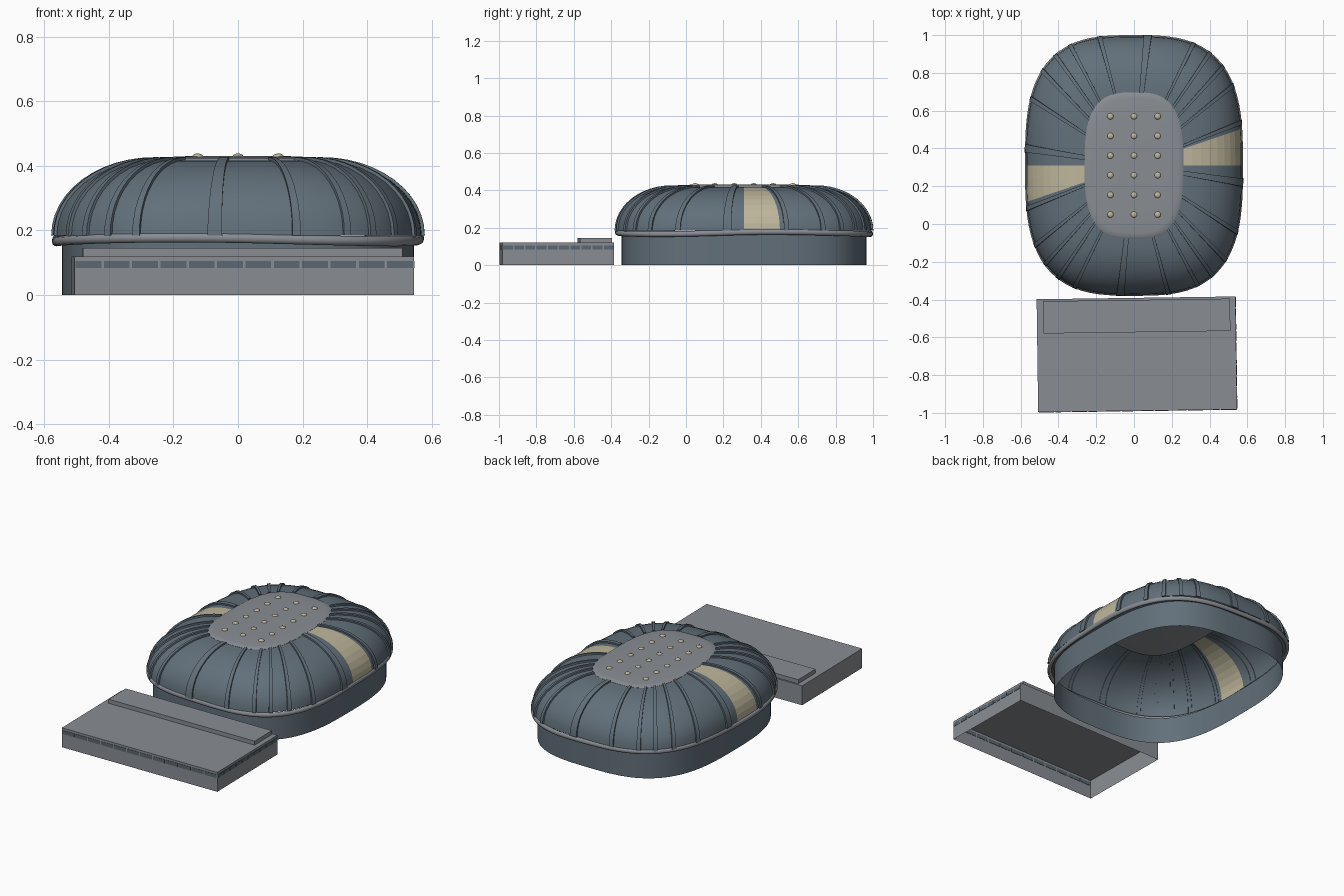
import bpy, bmesh, math
from mathutils import Vector, Matrix

if "Cube" in bpy.data.objects:
    bpy.data.objects.remove(bpy.data.objects["Cube"])

CY = 0.31          # centre of the domed hall in y
SEG = 96


def material(name, rgb):
    m = bpy.data.materials.new(name)
    m.diffuse_color = (*rgb, 1)
    m.use_nodes = True
    m.node_tree.nodes["Principled BSDF"].inputs["Base Color"].default_value = m.diffuse_color
    return m


SLATE = material("slate roof", (0.122, 0.162, 0.195))
GREY = material("light grey", (0.250, 0.267, 0.292))
TAN = material("pale tan", (0.515, 0.468, 0.328))
GLASS = material("window slate", (0.105, 0.138, 0.165))


def make(name, bm, mats, smooth=True, angle=35):
    bmesh.ops.recalc_face_normals(bm, faces=bm.faces)
    me = bpy.data.meshes.new(name)
    bm.to_mesh(me)
    bm.free()
    ob = bpy.data.objects.new(name, me)
    bpy.context.collection.objects.link(ob)
    for m in mats:
        me.materials.append(m)
    if smooth:
        bpy.ops.object.select_all(action='DESELECT')
        ob.select_set(True)
        bpy.context.view_layer.objects.active = ob
        bpy.ops.object.shade_smooth_by_angle(angle=math.radians(angle))
    return ob


def plan(a, b, t, z, n=3.0):
    """Point on a rounded-rectangle outline at polar angle t."""
    c, s = math.cos(t), math.sin(t)
    r = (abs(c / a) ** n + abs(s / b) ** n) ** (-1 / n)
    return Vector((r * c, CY + r * s, z))


def wave(t):
    return 0.006 * math.cos(3 * (t + math.radians(105)))


def dome_point(f, t):
    """Roof surface: f = 0 at the eaves, 1 at the crown."""
    c, s = math.cos(f * math.pi / 2), math.sin(f * math.pi / 2)
    return plan(0.26 + 0.31 * c, 0.385 + 0.298 * c, t, 0.185 + 0.233 * s)


def loft(bm, rings, closed=False):
    vs = [[bm.verts.new(p) for p in ring] for ring in rings]
    n = len(vs[0])
    pairs = list(zip(vs, vs[1:])) + ([(vs[-1], vs[0])] if closed else [])
    for lo, hi in pairs:
        for i in range(n):
            j = (i + 1) % n
            bm.faces.new((lo[i], lo[j], hi[j], hi[i]))
    return vs


ANGLES = [2 * math.pi * i / SEG for i in range(SEG)]

# Domed roof with two tan panels on opposite sides
bm = bmesh.new()
loft(bm, [[dome_point(k / 10, t) for t in ANGLES] for k in range(11)])
for f in bm.faces:
    c = f.calc_center_median()
    deg = math.degrees(math.atan2(c.y - CY, c.x)) % 180
    f.material_index = 1 if deg < 18.75 else 0
roof = make("dome_roof", bm, [SLATE, TAN])
for p in roof.data.polygons:
    if p.material_index == 1:
        p.use_smooth = False

# Wall below the roof, with the soffit reaching out to the eaves
bm = bmesh.new()
loft(bm, [[plan(0.545, 0.655, t, 0) for t in ANGLES],
          [plan(0.545, 0.655, t, 0.165) for t in ANGLES],
          [plan(0.566, 0.68, t, 0.172) for t in ANGLES]])
make("hall_wall", bm, [SLATE])

# Gently waving rim around the eaves
bm = bmesh.new()
rings = []
for k in range(8):
    q = 2 * math.pi * k / 8
    d, h = 0.011 * math.cos(q), 0.015 * math.sin(q)
    rings.append([plan(0.566 + d, 0.679 + d, t, 0.172 + h + wave(t)) for t in ANGLES])
loft(bm, rings, closed=True)
make("eaves_rim", bm, [GREY], angle=60)

# Raised ribs running from crown to eaves, repeated by half turn
RIBS = [(-75, .026), (-62, .024), (-54.5, .024), (-46, .024), (-33, .026), (-9, .046),
        (22, .026), (39, .024), (48, .024), (56, .024), (64, .024), (84, .046)]
bm = bmesh.new()
for deg, width in RIBS:
    for turn in (0, 180):
        t = math.radians(deg + turn)
        prev = None
        for k in range(13):
            f = k / 12
            p = dome_point(f, t)
            along = dome_point(f + 0.01, t) - dome_point(f - 0.01, t)
            across = dome_point(f, t + 0.01) - dome_point(f, t - 0.01)
            nrm = across.cross(along).normalized()
            r = math.hypot(p.x, p.y - CY)
            da = width * (1 - 0.45 * f) / 2 / r
            l, rt = dome_point(f, t - da), dome_point(f, t + da)
            sec = [bm.verts.new(v) for v in (l - nrm * .003, l + nrm * .009,
                                             rt + nrm * .009, rt - nrm * .003)]
            if prev:
                for i in range(3):
                    bm.faces.new((prev[i], prev[i + 1], sec[i + 1], sec[i]))
            else:
                bm.faces.new(sec)
            prev = sec
        bm.faces.new(prev)
make("roof_ribs", bm, [SLATE])

# Crown cap with a soft edge
bm = bmesh.new()
vs = loft(bm, [[plan(0.262 - d, 0.387 - d, t, z) for t in ANGLES]
               for d, z in ((0.03, .406), (0, .410), (0, .419), (.008, .424),
                            (.03, .427), (.10, .430), (.2, .431))])
bm.faces.new(vs[-1])
bm.faces.new(vs[0])
make("crown_cap", bm, [GREY], angle=50)

# Grid of small roof lamps
bm = bmesh.new()
for i in range(3):
    for j in range(6):
        m = (Matrix.Translation(((i - 1) * 0.125, 0.05 + j * 0.104, 0.429))
             @ Matrix.Diagonal((1, 1, 0.55, 1)))
        bmesh.ops.create_uvsphere(bm, u_segments=12, v_segments=8, radius=0.017, matrix=m)
make("roof_lamps", bm, [TAN], angle=60)

# Front annex, open underneath and slightly turned
TURN = Matrix.Translation((0.015, -0.69, 0)) @ Matrix.Rotation(math.radians(0.8), 4, 'Z')
W, D = 1.053, 0.598


def box(bm, x0, x1, y0, y1, z0, z1):
    m = (TURN @ Matrix.Translation(((x0 + x1) / 2, (y0 + y1) / 2, (z0 + z1) / 2))
         @ Matrix.Diagonal((x1 - x0, y1 - y0, z1 - z0, 1)))
    return bmesh.ops.create_cube(bm, size=1, matrix=m)["verts"]


bm = bmesh.new()
box(bm, -W / 2, W / 2, -D / 2, D / 2, 0, 0.12)
bm.normal_update()
bmesh.ops.delete(bm, geom=[f for f in bm.faces if f.normal.z < -0.9], context='FACES_ONLY')
make("annex", bm, [GREY], smooth=False)

# Low step on the annex roof
bm = bmesh.new()
box(bm, -0.493, 0.497, 0.117, 0.288, 0.118, 0.145)
make("annex_roof_step", bm, [GREY], smooth=False)

# Window plates along the front and right of the annex
bm = bmesh.new()
for i in range(12):
    x = -W / 2 + W / 12 * i
    box(bm, x + 0.004, x + W / 12 - 0.004, -D / 2 - 0.002, -D / 2 + 0.002, 0.084, 0.106)
for i in range(10):
    y = -D / 2 + D / 10 * i
    box(bm, W / 2 - 0.002, W / 2 + 0.002, y + 0.004, y + D / 10 - 0.004, 0.084, 0.106)
make("annex_windows", bm, [GLASS], smooth=False)
